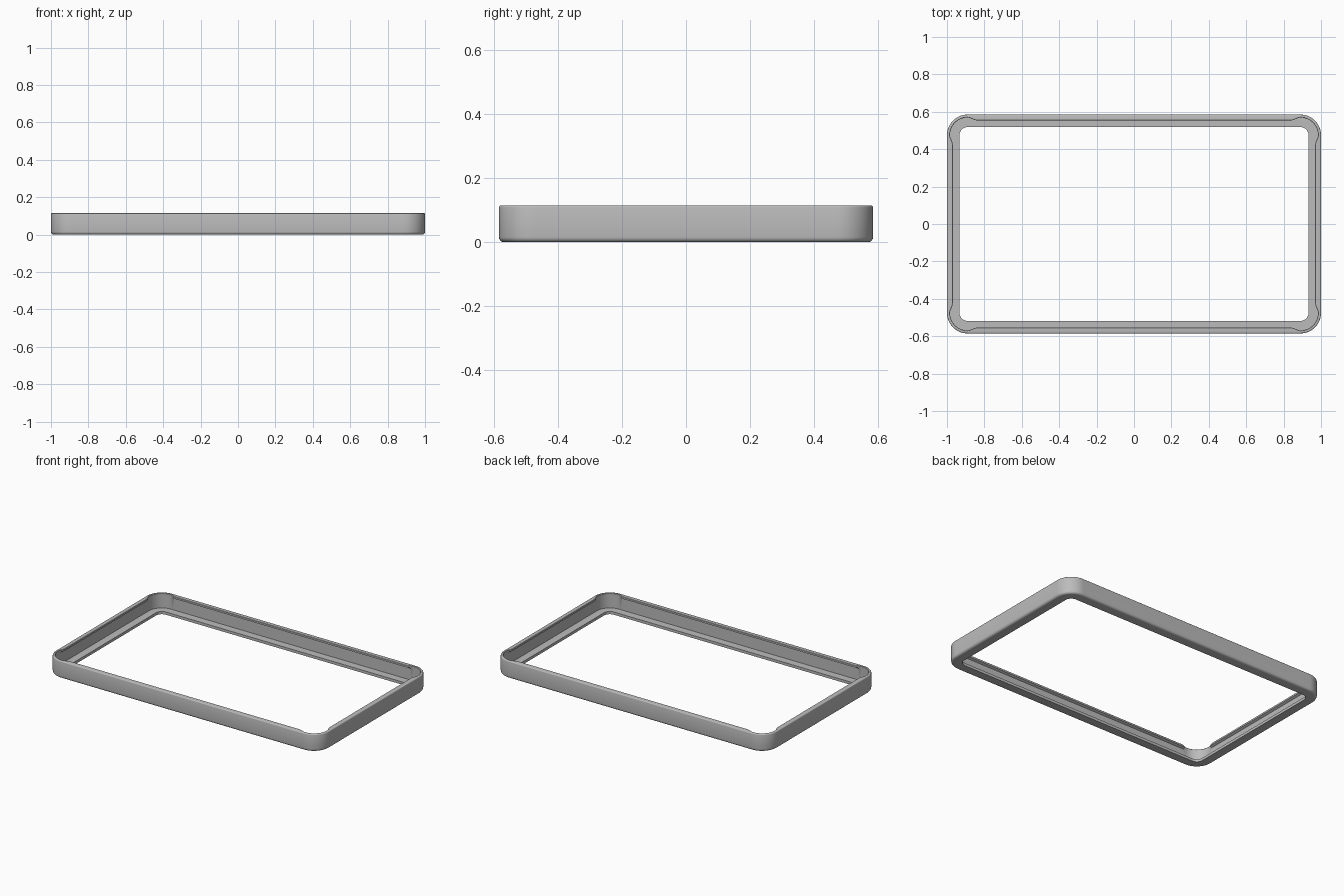
import bpy, bmesh, math

cube = bpy.data.objects.get("Cube")
if cube:
    bpy.data.objects.remove(cube, do_unlink=True)

HALF_X, HALF_Y, RADIUS, HEIGHT = 1.0, 0.585, 0.11, 0.115
WALL, LIP, LEDGE = 0.016, 0.015, 0.067
FLOOR, ROUND, FADE = 0.018, 0.016, 0.05
ARC, STEPS = 14, 6

mat = bpy.data.materials.new("matte grey")
mat.use_nodes = True
grey = (0.5, 0.5, 0.5, 1)
mat.diffuse_color = grey
mat.node_tree.nodes["Principled BSDF"].inputs["Base Color"].default_value = grey


def ring(inset, z, lip=0.0):
    """Rounded rectangle; the lip fades out smoothly before each corner."""
    pts = []
    r = RADIUS - inset
    for quarter, (sx, sy) in enumerate([(1, 1), (-1, 1), (-1, -1), (1, -1)]):
        cx, cy = sx * (HALF_X - RADIUS), sy * (HALF_Y - RADIUS)
        start = quarter * math.pi / 2

        def straight(angle, t, side):
            out = (math.cos(angle), math.sin(angle))
            along = (side * -out[1], side * out[0])
            d = r - lip * t * t * (3 - 2 * t)
            return (cx + out[0] * d + along[0] * FADE * t,
                    cy + out[1] * d + along[1] * FADE * t, z)

        for i in range(STEPS, 0, -1):
            pts.append(straight(start, i / STEPS, -1))
        for i in range(ARC + 1):
            a = start + math.pi / 2 * i / ARC
            pts.append((cx + r * math.cos(a), cy + r * math.sin(a), z))
        for i in range(1, STEPS + 1):
            pts.append(straight(start + math.pi / 2, i / STEPS, 1))
    return pts


# Cross-section as (inset, height, lip amount), from the underside outwards
profile = [(LEDGE, 0, 0)]
for i in range(6):
    a = math.pi / 2 * i / 5
    profile.append((ROUND * (1 - math.sin(a)), ROUND * (1 - math.cos(a)), 0))
for i in range(4):
    a = math.pi / 2 * i / 3
    profile.append((0.006 * (1 - math.cos(a)), HEIGHT - 0.006 * (1 - math.sin(a)), 0))
profile += [
    (WALL - 0.002, HEIGHT, LIP),
    (WALL, HEIGHT - 0.002, LIP),
    (WALL, HEIGHT - 0.013, LIP),
    (WALL, HEIGHT - 0.02, 0),
    (WALL, FLOOR, 0),
    (LEDGE, FLOOR, 0),
]

# Frame: skin the rings into one closed tube
bm = bmesh.new()
rings = [[bm.verts.new(p) for p in ring(*row)] for row in profile]
for a, b in zip(rings, rings[1:] + rings[:1]):
    n = len(a)
    for i in range(n):
        j = (i + 1) % n
        bm.faces.new((a[i], a[j], b[j], b[i]))
bmesh.ops.recalc_face_normals(bm, faces=bm.faces)
mesh = bpy.data.meshes.new("bumper_frame")
bm.to_mesh(mesh)
bm.free()
mesh.materials.append(mat)
frame = bpy.data.objects.new("bumper_frame", mesh)
bpy.context.collection.objects.link(frame)

bpy.context.view_layer.objects.active = frame
frame.select_set(True)
bpy.ops.object.shade_smooth_by_angle(angle=math.radians(35))
